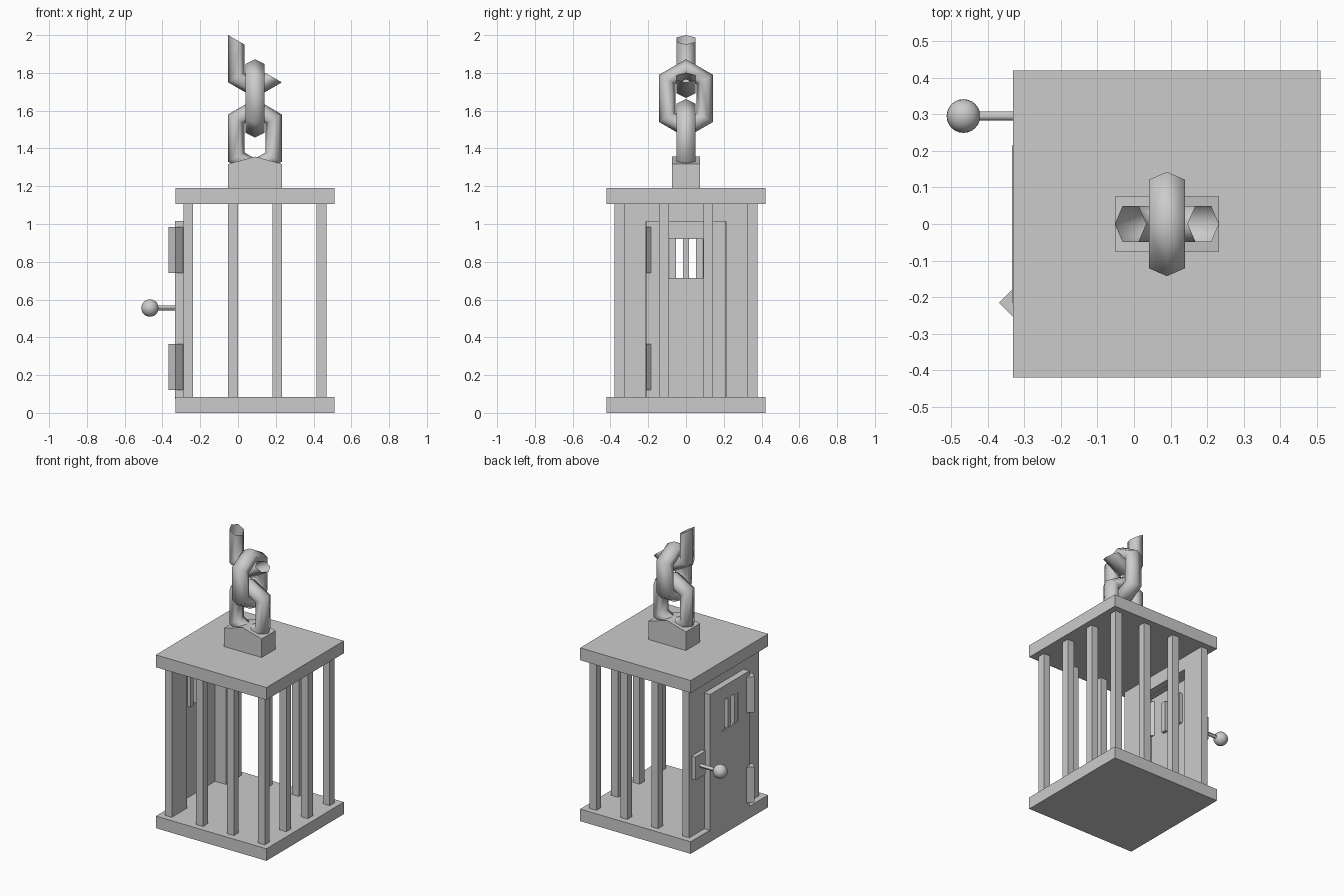
import bpy, bmesh, math
from mathutils import Vector

if "Cube" in bpy.data.objects:
    bpy.data.objects.remove(bpy.data.objects["Cube"])

CX = 0.09  # cage centre in x


def add_mesh(name, bm, smooth=False):
    bmesh.ops.recalc_face_normals(bm, faces=bm.faces)
    me = bpy.data.meshes.new(name)
    bm.to_mesh(me)
    bm.free()
    for p in me.polygons:
        p.use_smooth = smooth
    ob = bpy.data.objects.new(name, me)
    bpy.context.collection.objects.link(ob)
    return ob


def box(name, x, y, z):
    """Box from (min, max) ranges."""
    bm = bmesh.new()
    bmesh.ops.create_cube(bm, size=1)
    for v in bm.verts:
        v.co = Vector([r[0] if c < 0 else r[1] for c, r in zip(v.co, (x, y, z))])
    return add_mesh(name, bm)


def prism(name, pts, vec):
    """Extrude a closed 3D outline along vec."""
    bm = bmesh.new()
    f = bm.faces.new([bm.verts.new(p) for p in pts])
    ext = bmesh.ops.extrude_face_region(bm, geom=[f], use_keep_orig=True)
    bmesh.ops.translate(bm, vec=vec, verts=[g for g in ext["geom"] if isinstance(g, bmesh.types.BMVert)])
    return add_mesh(name, bm)


def cut(ob, x, y, z):
    cutter = box("cutter", x, y, z)
    cutter.hide_render = True
    m = ob.modifiers.new("cut", 'BOOLEAN')
    m.operation, m.solver, m.object = 'DIFFERENCE', 'EXACT', cutter
    bpy.context.view_layer.objects.active = ob
    bpy.ops.object.modifier_apply(modifier=m.name)
    bpy.data.objects.remove(cutter)


def link(name, cz, across_y=False, half=False):
    """Stretched six-sided ring with six-sided section; half keeps the lower part open."""
    R, r, w, stretch = 0.115, 0.0493, 0.057, 0.043
    bm = bmesh.new()
    rings = []
    for i in range(4 if half else 6):
        a = math.radians(150 + 60 * i)
        ring = []
        for j in range(6):
            b = math.radians(60 * j)
            d = R + r * math.cos(b)
            u, t = d * math.cos(a), w * math.sin(b)
            z = cz + d * math.sin(a) + math.copysign(stretch, math.sin(a))
            ring.append(bm.verts.new((CX + t, u, z) if across_y else (CX + u, t, z)))
        rings.append(ring)
    pairs = list(zip(rings, rings[1:])) + ([] if half else [(rings[-1], rings[0])])
    for p, q in pairs:
        for j in range(6):
            k = (j + 1) % 6
            bm.faces.new((p[j], p[k], q[k], q[j]))
    return add_mesh(name, bm, True)


# floor and roof plates
for name, z in (("floor_plate", (0, 0.083)), ("roof_plate", (1.105, 1.19))):
    box(name, (CX - 0.42, CX + 0.42), (-0.42, 0.42), z)

# bars on the three open sides
for i in range(4):
    for j in range(4):
        if i == 3 or (i > 0 and j in (0, 3)):
            x, y = CX - 0.352 + i * 0.2347, -0.352 + j * 0.2347
            box("cage_bar", (x - 0.026, x + 0.026), (y - 0.026, y + 0.026), (0.08, 1.108))

# solid wall with doorway
wall = box("door_wall", (-0.289, -0.238), (-0.378, 0.378), (0.08, 1.108))
cut(wall, (-0.4, -0.1), (-0.211, 0.211), (0, 1.013))

# door: shallow shell with a barred window
door = box("door", (-0.333, -0.288), (-0.214, 0.214), (0.075, 1.016))
cut(door, (-0.322, -0.2), (-0.21, 0.21), (0.083, 1.012))
cut(door, (-0.5, -0.1), (-0.09, 0.09), (0.715, 0.92))
for y in (-0.07, 0, 0.07):
    box("window_bar", (-0.33, -0.3), (y - 0.017, y + 0.017), (0.71, 0.925))

# diamond-section hinges
for z in (0.12, 0.74):
    c, s = Vector((-0.33, -0.215, z)), 0.039
    prism("hinge", [c + Vector(p) * s for p in ((1, 0, 0), (0, 1, 0), (-1, 0, 0), (0, -1, 0))], (0, 0, 0.245))

# handle: backing plate, rod and knob
box("handle_plate", (-0.318, -0.285), (0.24, 0.35), (0.475, 0.635))
bpy.ops.mesh.primitive_cylinder_add(vertices=12, radius=0.0125, depth=0.15,
                                    location=(-0.365, 0.295, 0.555), rotation=(0, math.pi / 2, 0))
bpy.context.object.name = "handle_rod"
bpy.ops.object.shade_smooth_by_angle()
bpy.ops.mesh.primitive_uv_sphere_add(segments=24, ring_count=12, radius=0.046, location=(-0.466, 0.295, 0.555))
bpy.context.object.name = "handle_knob"
bpy.ops.object.shade_smooth()

# peaked chain mount
prism("chain_mount", [(CX + dx, -0.075, z) for dx, z in
                      ((-0.142, 1.185), (0.142, 1.185), (0.142, 1.318), (0, 1.357), (-0.142, 1.318))], (0, 0.15, 0))

# chain
link("chain_link_lower", 1.455)
link("chain_link_middle", 1.665, across_y=True)
link("chain_link_upper", 1.875, half=True)
